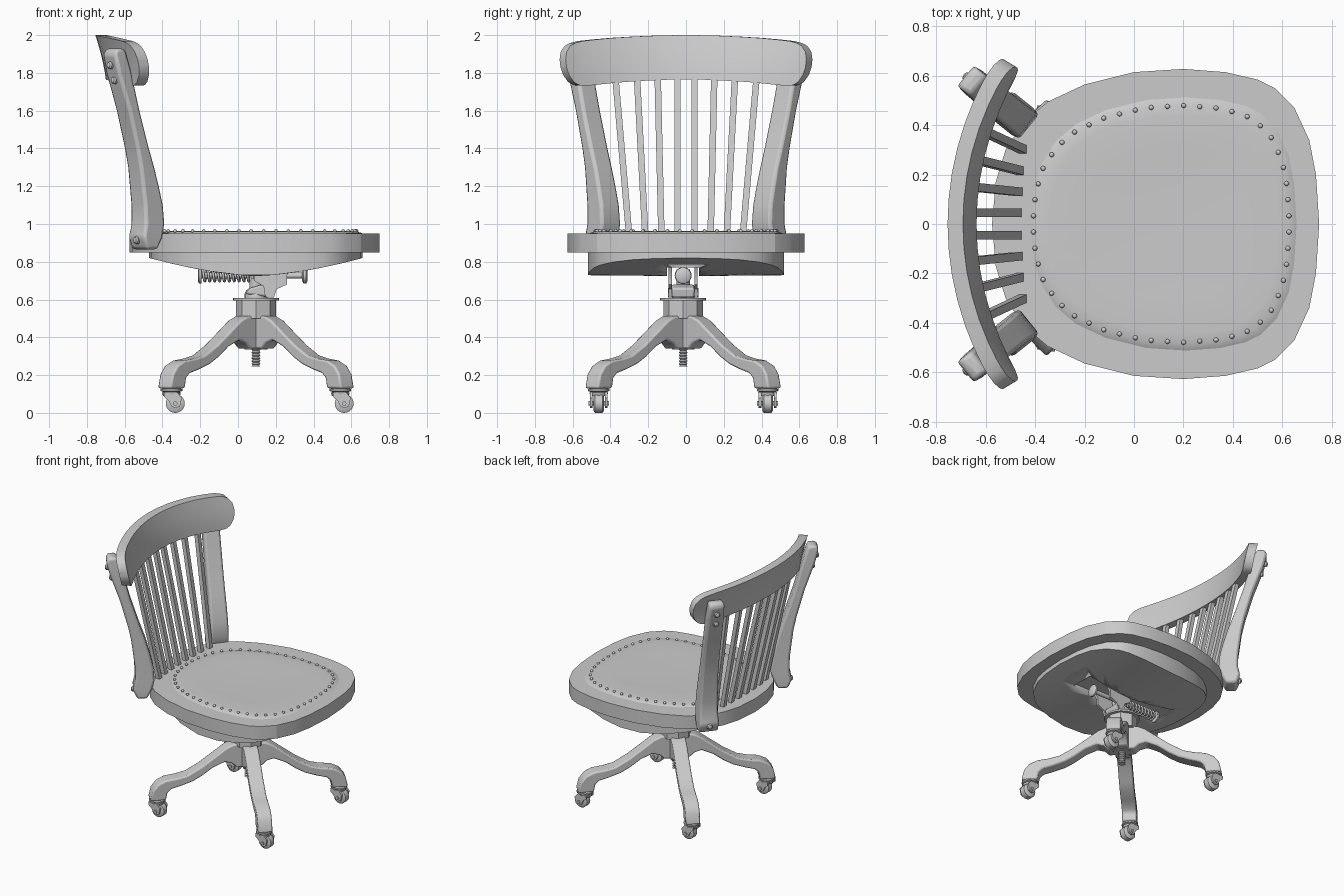
import bpy, bmesh, math
from mathutils import Vector, Matrix

if "Cube" in bpy.data.objects:
    bpy.data.objects.remove(bpy.data.objects["Cube"])

CX, CY = 0.095, -0.015          # axis of the swivel base


def loft(name, rings, smooth=35, bevel=0.0):
    """Skin a list of equal-length closed rings and cap both ends."""
    bm = bmesh.new()
    vs = [[bm.verts.new(p) for p in r] for r in rings]
    n = len(rings[0])
    for a, b in zip(vs, vs[1:]):
        for i in range(n):
            j = (i + 1) % n
            bm.faces.new((a[i], a[j], b[j], b[i]))
    bm.faces.new(vs[0])
    bm.faces.new(vs[-1])
    bmesh.ops.recalc_face_normals(bm, faces=bm.faces)
    me = bpy.data.meshes.new(name)
    bm.to_mesh(me)
    bm.free()
    ob = bpy.data.objects.new(name, me)
    bpy.context.collection.objects.link(ob)
    if bevel:
        m = ob.modifiers.new("bevel", 'BEVEL')
        m.width, m.segments, m.limit_method = bevel, 2, 'ANGLE'
    if smooth:
        bpy.ops.object.select_all(action='DESELECT')
        ob.select_set(True)
        bpy.context.view_layer.objects.active = ob
        bpy.ops.object.shade_smooth_by_angle(angle=math.radians(smooth))
    return ob


def lathe(name, prof, loc, axis=(0, 0, 1), n=20):
    """Turned part: (radius, height) profile spun around an axis."""
    q = Vector((0, 0, 1)).rotation_difference(Vector(axis))
    return loft(name, [[q @ Vector((r * math.cos(k * math.tau / n), r * math.sin(k * math.tau / n), h))
                        + Vector(loc) for k in range(n)] for r, h in prof])


def rod(name, a, b, r, n=16):
    d = Vector(b) - Vector(a)
    return lathe(name, [(r, 0), (r, d.length)], a, d.normalized(), n)


def plate(name, pts, origin, u, w, t, bevel=0.0):
    """Profile in the (u, z) plane, given thickness t along w."""
    o, u, w = Vector(origin), Vector(u), Vector(w)
    return loft(name, [[o + u * a + Vector((0, 0, z)) + w * s for a, z in pts]
                       for s in (-t / 2, t / 2)], bevel=bevel)


# Seat plan outline (one half, mirrored)
half = [(.75, 0), (.737, .2), (.71, .34), (.65, .47), (.57, .55), (.5, .585), (.37, .615), (.2, .628),
        (0, .615), (-.2, .565), (-.35, .495), (-.45, .41), (-.52, .3), (-.56, .17), (-.575, 0)]
outline = half + [(x, -y) for x, y in half[-2:0:-1]]


def scaled(cx, sx, sy):
    return [(cx + (x - .0875) * sx, y * sy) for x, y in outline]


loft("seat", [[(x, y, z) for x, y in outline] for z in (.85, .95)], smooth=20)

# Belly under the seat, with a slot for the tilt mechanism
belly_z = lambda x: .725 + .095 * abs((x - .095) / .565) ** 1.6
rings = [[(x, y, .851) for x, y in scaled(.095, .853, .828)]]
for k in (1, .8, .6, .4, .2, .04):
    rings.append([(x, y, belly_z(x)) for x, y in scaled(.095, .853 * k, .828 * k)])
belly = loft("seat_belly", rings)
slot = plate("slot_cutter", [(-.3, .6), (.45, .6), (.45, .785), (-.3, .785)], (0, CY, 0), (1, 0, 0), (0, 1, 0), .17)
slot.hide_render = True
slot.hide_viewport = True
cut = belly.modifiers.new("slot", 'BOOLEAN')
cut.object, cut.operation, cut.solver = slot, 'DIFFERENCE', 'EXACT'

# Upholstered pad and its studs
loft("seat_pad", [[(x, y, z) for x, y in scaled(.12, .825 * k, .828 * k)]
                  for k, z in ((1, .945), (.98, .952), (.93, .96), (.85, .963), (.6, .96), (.3, .957), (.05, .956))])
path = scaled(.11, .785, .764)
segs = [(Vector(a), Vector(b)) for a, b in zip(path, path[1:] + path[:1])]
total = sum((b - a).length for a, b in segs)
COUNT = 50
bm = bmesh.new()
for i in range(COUNT):
    d = (i + .5) * total / COUNT
    for a, b in segs:
        if d <= (b - a).length:
            p = a + (b - a).normalized() * d
            bmesh.ops.create_uvsphere(bm, u_segments=10, v_segments=6, radius=.01,
                                      matrix=Matrix.Translation((p.x, p.y, .963)))
            break
        d -= (b - a).length
me = bpy.data.meshes.new("studs")
bm.to_mesh(me)
bm.free()
me.shade_smooth()
bpy.context.collection.objects.link(bpy.data.objects.new("studs", me))

# Curved back posts with bolts: (z, rear x, front x, half width)
rows = [(.865, -.52, -.465, .068), (.93, -.54, -.44, .07), (1.0, -.528, -.425, .066), (1.1, -.53, -.432, .064),
        (1.2, -.54, -.452, .062), (1.3, -.55, -.475, .06), (1.4, -.567, -.503, .06), (1.6, -.61, -.553, .06),
        (1.8, -.665, -.595, .058), (1.9, -.685, -.62, .054), (1.93, -.67, -.63, .05)]
for side, s in (("left", 1), ("right", -1)):
    def at(x, w, z):
        d = (-.47 - x) / .78
        return Vector((x + .625 * w, s * (.43 + .625 * d + .78 * w), z))
    loft(f"back_post_{side}", [[at(l, -w, z), at(r, -w, z), at(r, w, z), at(l, w, z)] for z, l, r, w in rows],
         bevel=.016)
    for k, (z, x) in enumerate(((.915, -.535), (1.76, -.652), (1.84, -.674))):
        lathe(f"post_bolt_{side}_{k}", [(.02, -.01), (.02, .008), (.014, .016), (.004, .019)],
              at(x, 0, z), (-.78, s * .625, .1), 12)

# Top rail: arc in plan, leaning back, rounded ends (y, top z, bottom z)
edge = [(0, 2, 1.765), (.1, 1.999, 1.764), (.2, 1.996, 1.76), (.3, 1.991, 1.755), (.4, 1.985, 1.748),
        (.5, 1.976, 1.738), (.57, 1.968, 1.732), (.61, 1.958, 1.735), (.64, 1.942, 1.752), (.665, 1.91, 1.79),
        (.675, 1.87, 1.83)]
rings = []
for y, top, bot in [(-a, b, c) for a, b, c in edge[:0:-1]] + edge:
    th = math.asin(y / 1.3)
    front, back = [], []
    for k in range(6):
        z = bot + (top - bot) * k / 5
        lean = .058 * max(0, (z - 1.73) / .27) ** 1.5
        for R, col in ((1.205 + lean, front), (1.267 + lean, back)):
            col.append((.57 - R * math.cos(th), R * math.sin(th), z))
    rings.append(front + back[::-1])
loft("top_rail", rings, smooth=40)

# Back spindles, fanned out towards the rail
for s in (1, -1):
    for k, (y0, y1, x0) in enumerate(((.045, .045, -.465), (.13, .15, -.463), (.215, .26, -.458), (.3, .375, -.446))):
        x1 = .57 - math.sqrt(1.235 ** 2 - y1 ** 2)
        loft(f"spindle_{'left' if s > 0 else 'right'}_{k}",
             [[(x + a, s * y + b, z) for a, b in ((-.015, -.017), (.015, -.017), (.015, .017), (-.015, .017))]
              for x, y, z in ((x0, y0, .93), (x1, y1, 1.79))], smooth=0)

# Hub, flange and threaded spindle
lathe("hub", [(.06, .335), (.06, .6)], (CX, CY, 0))
lathe("hub_collar", [(.105, .5), (.105, .597)], (CX, CY, 0), n=8)
lathe("hub_flange", [(.122, .595), (.122, .608)], (CX, CY, 0), n=24)
lathe("column_top", [(.06, .605), (.06, .63), (.05, .65), (.035, .66), (.035, .76)], (CX, CY, 0))
lathe("threaded_screw", [(.017 if k % 2 else .024, .245 + k * .0075) for k in range(13)], (CX, CY, 0), n=14)

# Four diagonal legs and casters
leg = [(.02, .52), (.11, .512), (.16, .49), (.24, .43), (.335, .36), (.43, .305), (.5, .288), (.58, .277),
       (.635, .25), (.67, .205), (.688, .13), (.578, .13), (.568, .185), (.54, .21), (.47, .23), (.39, .258),
       (.325, .295), (.25, .35), (.17, .385), (.12, .37), (.09, .34), (.02, .34)]
for i, (sx, sy) in enumerate(((1, 1), (-1, 1), (-1, -1), (1, -1))):
    c = math.sqrt(.5)
    plate(f"leg_{i}", leg, (CX, CY, 0), (sx * c, sy * c, 0), (-sy * c, sx * c, 0), .1, bevel=.01)
    x, y = CX + sx * .447, CY + sy * .447
    lathe(f"caster_cap_{i}", [(.045, .09), (.05, .108), (.04, .11), (.057, .116), (.057, .126), (.03, .134)], (x, y, 0))
    lathe(f"caster_wheel_{i}", [(.038, -.028), (.05, -.02), (.05, .02), (.038, .028)], (x + .02, y, .05), (0, 1, 0), 24)
    rod(f"caster_axle_{i}", (x + .02, y - .055, .05), (x + .02, y + .055, .05), .012, 12)
    for t in (-1, 1):
        plate(f"caster_fork_{i}_{t}", [(-.04, .11), (.03, .11), (.055, .08), (.045, .035), (.02, .025),
                                       (0, .035), (-.015, .065), (-.04, .085)],
              (x, y + t * .04, 0), (1, 0, 0), (0, 1, 0), .014)

# Tilt mechanism: brackets, rod, knobs and spring
for t in (-1, 1):
    plate(f"tilt_bracket_{t}", [(.08, .79), (.3, .79), (.26, .73), (.26, .68), (.205, .655), (.19, .61), (.15, .61),
                                (.135, .67), (.085, .7)], (0, CY + t * .068, 0), (1, 0, 0), (0, 1, 0), .018)
rod("tilt_pivot", (.165, CY - .08, .635), (.165, CY + .08, .635), .025)
plate("tilt_yoke", [(.04, .63), (.19, .61), (.2, .66), (.13, .68), (.06, .66)], (0, CY, 0), (1, 0, 0), (0, 1, 0), .12, .01)
rod("tension_rod", (-.2, CY, .727), (.36, CY, .727), .016)
lathe("tension_knob", [(.03, 0), (.043, .008), (.043, .02), (.03, .028)], (.34, CY, .727), (1, 0, 0))
lathe("spring_washer", [(.03, 0), (.042, .006), (.042, .018)], (-.212, CY, .727), (1, 0, 0))
lathe("spring_seat", [(.045, 0), (.045, .06)], (.085, CY, .727), (1, 0, 0))
cu = bpy.data.curves.new("spring", 'CURVE')
cu.dimensions, cu.bevel_depth, cu.bevel_resolution = '3D', .007, 2
sp = cu.splines.new('POLY')
N = 11 * 14
sp.points.add(N)
for k in range(N + 1):
    a = math.tau * k / 14
    sp.points[k].co = (-.195 + .285 * k / N, CY + .03 * math.cos(a), .727 + .03 * math.sin(a), 1)
bpy.context.collection.objects.link(bpy.data.objects.new("spring", cu))
